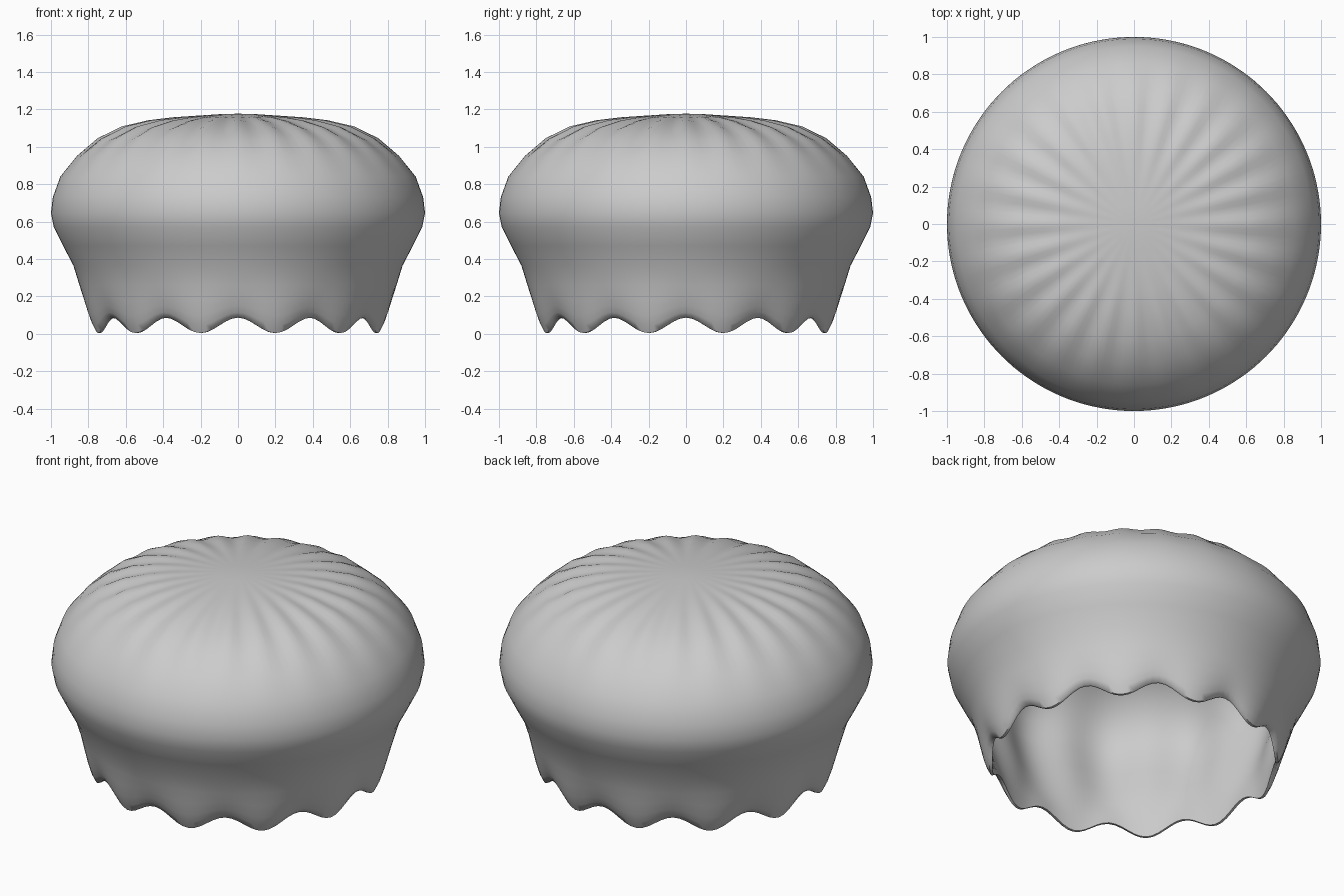
import bpy
import bmesh
from math import sin, cos, pi, tau, exp

if "Cube" in bpy.data.objects:
    bpy.data.objects.remove(bpy.data.objects["Cube"])

SEG = 144      # points round each ring
LOBES = 12     # scallops in the hem
GROOVES = 24   # shallow radial creases on the crown

# Half profiles (radius, height): outside from crown to hem, inside from hem to crown
OUTER = [(0.10, 1.174), (0.22, 1.166), (0.35, 1.156), (0.48, 1.136), (0.62, 1.10),
         (0.75, 1.04), (0.86, 0.95), (0.95, 0.84), (0.99, 0.73), (1.0, 0.645),
         (0.985, 0.57), (0.935, 0.47), (0.88, 0.365), (0.848, 0.26),
         (0.83, 0.19), (0.812, 0.125), (0.795, 0.08), (0.775, 0.045)]
INNER = [(0.76, 0.045), (0.775, 0.12), (0.79, 0.22), (0.815, 0.33), (0.85, 0.45),
         (0.88, 0.58), (0.88, 0.70), (0.83, 0.82), (0.73, 0.93), (0.58, 1.01),
         (0.40, 1.05), (0.20, 1.07)]


def hem_wave(z, a):
    """Scalloped hem that fades out up the skirt."""
    fade = max(0.0, 1 - (z - 0.045) / 0.22)
    return 0.041 * fade * cos(LOBES * a)


def outer_point(r, z, a):
    crease = 0.009 * exp(-((r - 0.62) / 0.2) ** 2) if z > 0.8 else 0.0
    return (r * sin(a), -r * cos(a), z + hem_wave(z, a) + crease * cos(GROOVES * a))


def inner_point(r, z, a):
    # soft vertical flutes on the underside
    flute = 0.022 * sin(pi * min(1.0, max(0.0, (z - 0.045) / 1.0)))
    q = r + flute * cos(LOBES * a)
    return (q * sin(a), -q * cos(a), z + hem_wave(z, a))


bm = bmesh.new()
rings = []
for profile, place in ((OUTER, outer_point), (INNER, inner_point)):
    for r, z in profile:
        rings.append([bm.verts.new(place(r, z, tau * i / SEG)) for i in range(SEG)])

# Skin the rings into one continuous wall: crown, hem, underside
for a, b in zip(rings, rings[1:]):
    for i in range(SEG):
        j = (i + 1) % SEG
        bm.faces.new((a[i], b[i], b[j], a[j]))

# Close the crown and the underside at the axis
for ring, z in ((rings[0], 1.177), (rings[-1], 1.075)):
    tip = bm.verts.new((0, 0, z))
    for i in range(SEG):
        bm.faces.new((tip, ring[i], ring[(i + 1) % SEG]))

bmesh.ops.recalc_face_normals(bm, faces=bm.faces)
mesh = bpy.data.meshes.new("bell")
bm.to_mesh(mesh)
bm.free()
bell = bpy.data.objects.new("bell", mesh)
bpy.context.collection.objects.link(bell)
bpy.context.view_layer.objects.active = bell
bell.select_set(True)
bpy.ops.object.shade_smooth_by_angle(angle=pi / 3)
